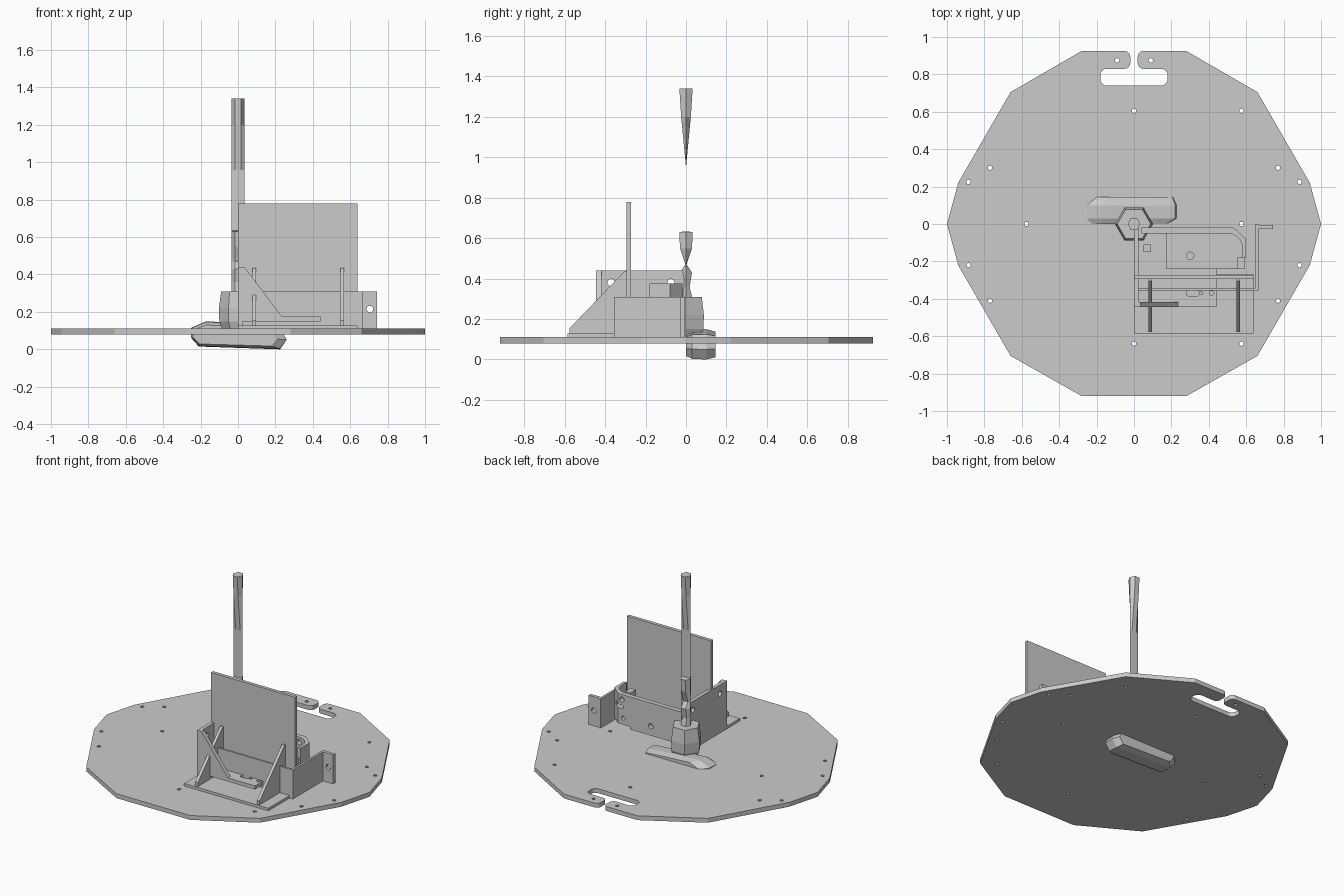
import bpy, bmesh, math
from mathutils import Vector

if "Cube" in bpy.data.objects:
    bpy.data.objects.remove(bpy.data.objects["Cube"])


def finish(name, bm):
    bmesh.ops.recalc_face_normals(bm, faces=bm.faces)
    me = bpy.data.meshes.new(name)
    bm.to_mesh(me)
    bm.free()
    ob = bpy.data.objects.new(name, me)
    bpy.context.collection.objects.link(ob)
    return ob


def prism(name, pts, axis, lo, hi):
    """Extrude a 2D outline along an axis between lo and hi."""
    def place(p, d):
        return {'x': (d, p[0], p[1]), 'y': (p[0], d, p[1]), 'z': (p[0], p[1], d)}[axis]
    bm = bmesh.new()
    f = bm.faces.new([bm.verts.new(place(p, lo)) for p in pts])
    r = bmesh.ops.extrude_face_region(bm, geom=[f])
    move = Vector(place((0, 0), hi - lo))
    bmesh.ops.translate(bm, vec=move, verts=[v for v in r['geom'] if isinstance(v, bmesh.types.BMVert)])
    return finish(name, bm)


def box(name, x, y, z):
    return prism(name, [(x[0], y[0]), (x[1], y[0]), (x[1], y[1]), (x[0], y[1])], 'z', *z)


def loft(name, rings):
    bm = bmesh.new()
    loops = [[bm.verts.new(p) for p in r] for r in rings]
    n = len(loops[0])
    for a, b in zip(loops, loops[1:]):
        for i in range(n):
            j = (i + 1) % n
            bm.faces.new((a[i], a[j], b[j], b[i]))
    bm.faces.new(loops[0])
    bm.faces.new(loops[-1])
    return finish(name, bm)


def circle(c, r, n=14, stretch=0):
    """Circle outline, or a slot when stretched along the first axis."""
    pts = []
    for i in range(n):
        a = 2 * math.pi * (i + .5) / n
        s = stretch if math.cos(a) > 0 else -stretch
        pts.append((c[0] + r * math.cos(a) + s, c[1] + r * math.sin(a)))
    return pts


def cut(ob, outlines, axis, lo, hi):
    """Drill all outlines through an object and remove the cutters."""
    bpy.context.view_layer.objects.active = ob
    for o in outlines:
        c = prism('cutter', o, axis, lo, hi)
        c.hide_render = True
        m = ob.modifiers.new('hole', 'BOOLEAN')
        m.operation, m.solver, m.object = 'DIFFERENCE', 'EXACT', c
        bpy.ops.object.modifier_apply(modifier=m.name)
        bpy.data.objects.remove(c)


def arc(cx, cy, r, a0, a1, n=6):
    return [(cx + r * math.cos(math.radians(a0 + (a1 - a0) * i / n)),
             cy + r * math.sin(math.radians(a0 + (a1 - a0) * i / n))) for i in range(n + 1)]


# Round base plate with a T-shaped notch at the back
half = [(.28, -.92), (.66, -.705), (.94, -.22), (1, 0), (.94, .22), (.66, .705), (.28, .925)]
half += arc(.05, .895, .03, 90, 180, 4) + arc(.05, .86, .03, 180, 270, 4)
half += arc(.145, .795, .035, 90, 0, 4) + arc(.145, .775, .035, 0, -90, 4)
plate = prism('base_plate', half + [(-x, y) for x, y in reversed(half)], 'z', .08, .11)
holes = [(0, .605), (0, -.64)]
for s in (-1, 1):
    holes += [(s * .09, .875), (s * .575, 0), (s * .77, .3), (s * .885, .225), (s * .885, -.22), (s * .77, -.41)]
holes += [(.575, .605), (.575, -.64), (-.575, .605), (-.575, -.64)][:2]
cut(plate, [circle(h, .012, 10) for h in holes], 'z', 0, .2)

# Six-sided mast, pinched flat along the middle
mast = [(.2, .03), (.31, .03), (.36, .018), (.43, .03), (.47, .003), (.55, .03), (.63, .033),
        (.634, .001), (.96, .001), (1.2, .024), (1.34, .033)]
hexa = [math.radians(60 * i) for i in range(6)]
loft('mast', [[(.034 * math.cos(a), ry / .87 * math.sin(a), z) for a in hexa] for z, ry in mast])

# Mast socket
loft('mast_socket', [[(r * math.cos(a), r * math.sin(a), z) for a in hexa]
                     for z, r in ((.1, .08), (.15, .1), (.22, .102), (.31, .09), (.31, .065))])

# Faceted foot lump through the base plate
outline = [(-.25, .06), (-.21, .015), (.225, .0), (.26, .05), (.22, .125), (.08, .135), (-.17, .15), (-.25, .115)]
foot = []
for y, sx, sz, dx in ((0, .88, .75, -.02), (.03, 1, .95, 0), (.10, 1, 1, 0), (.145, .86, .85, .015)):
    foot.append([(x * sx + dx, y, .07 + (z - .07) * sz) for x, z in outline])
loft('foot_lump', foot)

# Upright panel stand with triangular ribs
box('stand_base', (0, .64), (-.585, -.27), (.11, .128))
panel = box('upright_panel', (0, .64), (-.295, -.272), (.128, .78))
for x in (.077, .547):
    prism('stand_rib', [(-.575, .128), (-.29, .128), (-.29, .435), (-.305, .435), (-.575, .155)], 'x', x, x + .02)

# Corner bracket: side wall, shelf and sloping brace
wall = box('bracket_wall', (0, .025), (-.445, 0), (.11, .44))
cut(wall, [circle(c, .018) for c in ((-.37, .38), (-.075, .38), (-.075, .2))], 'x', -.1, .1)
shelf = box('bracket_shelf', (.025, .44), (-.445, -.02), (.15, .175))
cut(shelf, [circle((.315, -.37), .017, 14, .018), circle((.36, -.37), .008), circle((.415, -.37), .012)],
    'z', .1, .3)
prism('bracket_brace', [(.02, .16), (.02, .44), (.035, .44), (.235, .175), (.235, .16)], 'y', -.445, -.418)

# Low enclosure with a drilled mounting ear
box('enclosure_front', (0, .665), (-.355, -.342), (.11, .31))
box('enclosure_side', (.65, .665), (-.342, 0), (.11, .31))
ear = box('mounting_ear', (.65, .743), (-.028, -.005), (.11, .31))
cut(ear, [circle((.705, .215), .018)], 'y', -.1, .1)

# Rear tray: wall with a rounded inner corner, and a floor
inner = arc(.5, -.13, .08, 90, 0, 8)
rear = prism('rear_tray_wall', [(.04, -.05)] + inner + [(.58, -.18), (.6, -.18), (.6, -.08), (.53, -.018), (.04, -.018)],
             'z', .17, .375)
cut(rear, [circle((.49, .215), .014), circle((.28, .215), .018), circle((.5, .34), .018),
           circle((.53, .29), .011, 14, .03)], 'y', -.2, .05)
floor = prism('rear_tray_floor', [(.17, -.24), (.17, -.045)] + arc(.5, -.13, .085, 90, 0, 8) + [(.585, -.24)],
              'z', .17, .19)
cut(floor, [circle((.3, -.17), .02)], 'z', .1, .3)
box('tray_block', (.55, .59), (-.24, -.18), (.17, .31))
box('latch_block', (.05, .09), (-.15, -.11), (.17, .32))
